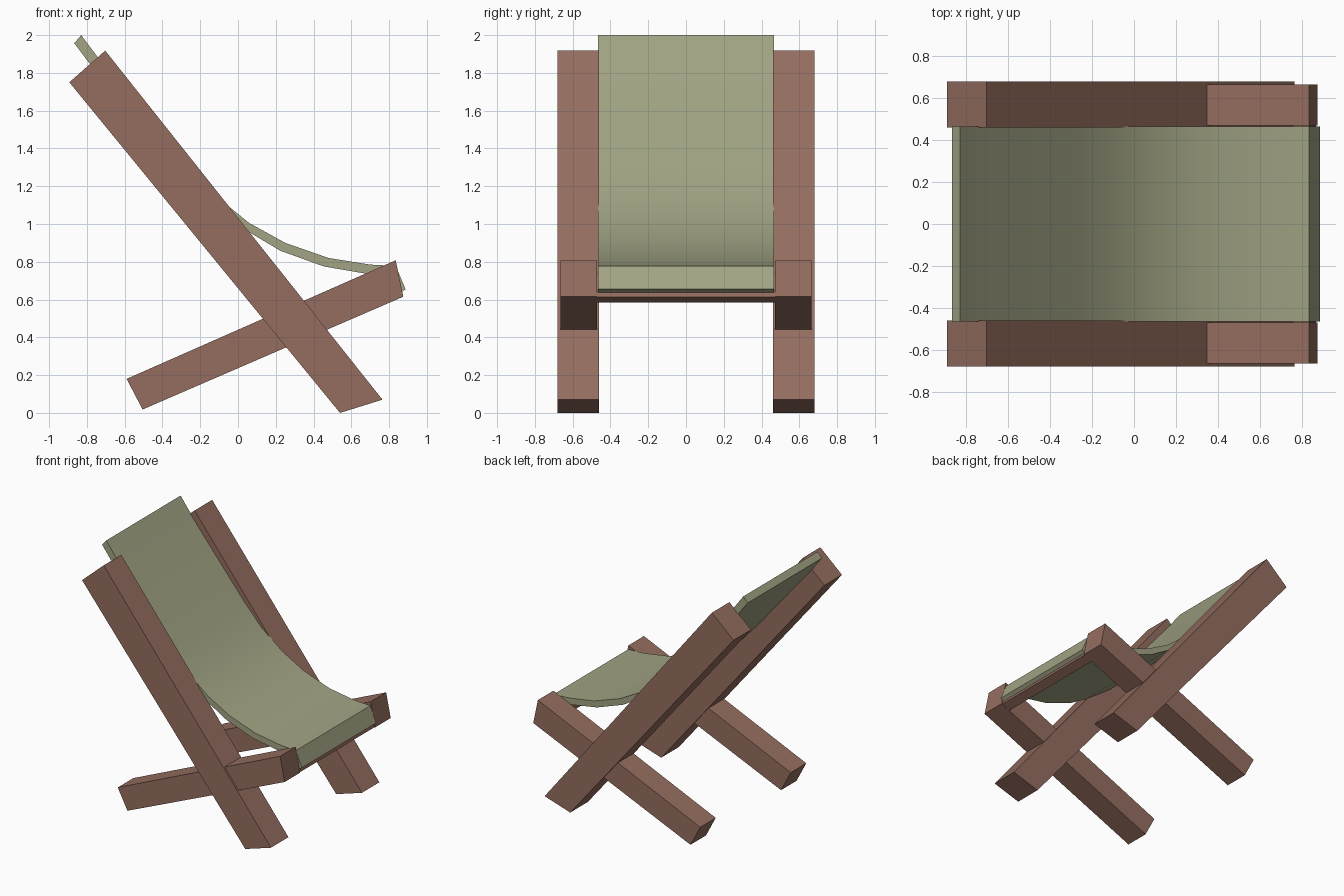
import bpy, bmesh, math

if "Cube" in bpy.data.objects:
    bpy.data.objects.remove(bpy.data.objects["Cube"])


def material(name, color):
    m = bpy.data.materials.new(name)
    m.diffuse_color = color
    m.use_nodes = True
    m.node_tree.nodes["Principled BSDF"].inputs["Base Color"].default_value = m.diffuse_color
    return m


wood = material("wood", (0.30, 0.155, 0.115, 1))
cloth = material("canvas", (0.36, 0.37, 0.23, 1))


def prism(name, profile, y0, y1, mat):
    """Extrude an x-z profile from y0 to y1."""
    bm = bmesh.new()
    face = bm.faces.new([bm.verts.new((x, y0, z)) for x, z in profile])
    new = bmesh.ops.extrude_face_region(bm, geom=[face])["geom"]
    bmesh.ops.translate(bm, vec=(0, y1 - y0, 0),
                        verts=[v for v in new if isinstance(v, bmesh.types.BMVert)])
    bmesh.ops.recalc_face_normals(bm, faces=bm.faces)
    mesh = bpy.data.meshes.new(name)
    bm.to_mesh(mesh)
    bm.free()
    ob = bpy.data.objects.new(name, mesh)
    bpy.context.collection.objects.link(ob)
    mesh.materials.append(mat)
    return ob


# Crossed beams, one pair per side
back_profile = [(-0.893, 1.75), (-0.703, 1.918), (0.765, 0.07), (0.54, 0.0)]
leg_profile = [(-0.59, 0.18), (-0.505, 0.018), (0.875, 0.615), (0.835, 0.808)]
for side, s in (("left", -1), ("right", 1)):
    prism(side + "_back_beam", back_profile, s * 0.46, s * 0.68, wood)
    prism(side + "_seat_beam", leg_profile, s * 0.47, s * 0.665, wood)

# Crossbar under the front of the seat
prism("front_crossbar", [(0.80, 0.585), (0.868, 0.614), (0.838, 0.74), (0.755, 0.71)],
      -0.475, 0.475, wood)

# Sling: upper line and lower line of the canvas
upper = [(-0.83, 2.0), (-0.74, 1.88), (-0.50, 1.59), (-0.27, 1.315), (-0.12, 1.15),
         (0.06, 1.005), (0.25, 0.90), (0.48, 0.82), (0.70, 0.785), (0.835, 0.778),
         (0.887, 0.655)]
lower = [(-0.867, 1.957), (-0.78, 1.842), (-0.54, 1.557), (-0.308, 1.28), (-0.155, 1.112),
         (0.07, 0.95), (0.225, 0.858), (0.455, 0.775), (0.69, 0.735), (0.81, 0.728),
         (0.855, 0.63)]
sling_mesh = bmesh.new()
rings = []
for (ux, uz), (lx, lz) in zip(upper, lower):
    rings.append([sling_mesh.verts.new(p) for p in
                  ((ux, -0.466, uz), (ux, 0.466, uz), (lx, 0.466, lz), (lx, -0.466, lz))])
for a, b in zip(rings, rings[1:]):
    for i in range(4):
        j = (i + 1) % 4
        sling_mesh.faces.new((a[i], a[j], b[j], b[i]))
sling_mesh.faces.new(rings[0])
sling_mesh.faces.new(rings[-1])
bmesh.ops.recalc_face_normals(sling_mesh, faces=sling_mesh.faces)
mesh = bpy.data.meshes.new("canvas_sling")
sling_mesh.to_mesh(mesh)
sling_mesh.free()
mesh.materials.append(cloth)
sling = bpy.data.objects.new("canvas_sling", mesh)
bpy.context.collection.objects.link(sling)
bpy.context.view_layer.objects.active = sling
sling.select_set(True)
bpy.ops.object.shade_smooth_by_angle(angle=math.radians(35))
